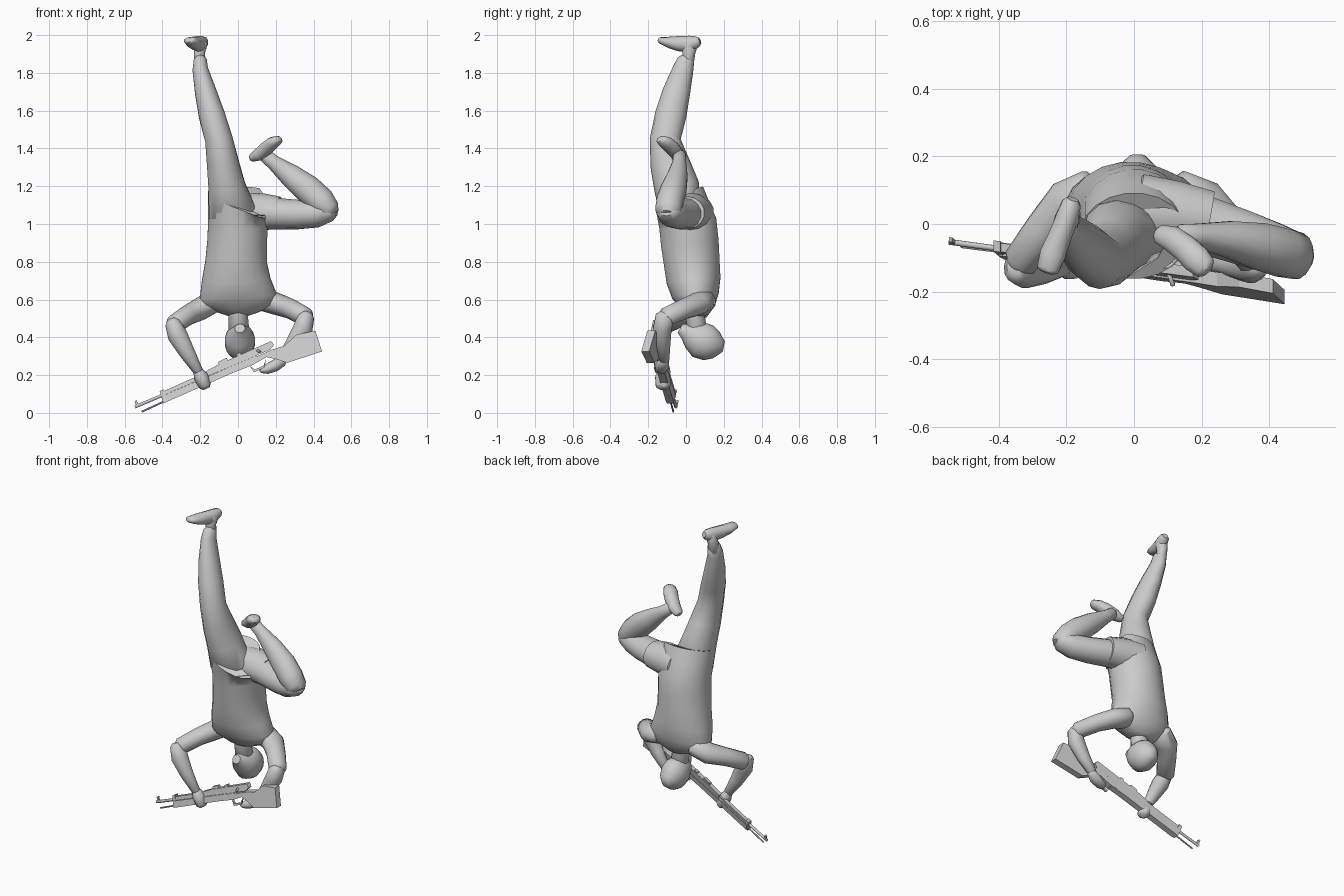
import bpy, bmesh, math
from mathutils import Vector

grey = bpy.data.materials.new("plain_grey")
grey.diffuse_color = (0.6, 0.6, 0.6, 1)


def finish(bm, name, smooth=True):
    bmesh.ops.recalc_face_normals(bm, faces=bm.faces)
    me = bpy.data.meshes.new(name)
    bm.to_mesh(me)
    bm.free()
    me.materials.append(grey)
    ob = bpy.data.objects.new(name, me)
    bpy.context.collection.objects.link(ob)
    if smooth:
        bpy.context.view_layer.objects.active = ob
        ob.select_set(True)
        bpy.ops.object.shade_smooth_by_angle(angle=math.radians(50))
        ob.select_set(False)
    return ob


def loft(name, pts, hint=(0, 1, 0), n=14, ends=(0.5, 0.5), smooth=True):
    """Skin of elliptical rings: (x, y, z, radius along hint, other radius)."""
    P = [(Vector(p[:3]), p[3], p[4]) for p in pts]
    tan = [(P[min(i + 1, len(P) - 1)][0] - P[max(i - 1, 0)][0]).normalized() for i in range(len(P))]
    rings = [(c, a, b, t) for (c, a, b), t in zip(P, tan)]
    for k, (i, s) in enumerate(((0, -1), (-1, 1))):      # rounded ends
        if ends[k]:
            c, a, b, t = rings[i]
            extra = (c + t * s * min(a, b) * ends[k], a * 0.6, b * 0.6, t)
            rings = [extra] + rings if s < 0 else rings + [extra]
    bm = bmesh.new()
    loops = []
    for c, a, b, t in rings:
        h = Vector(hint)
        u = (h - t * h.dot(t)).normalized()
        v = t.cross(u)
        loops.append([bm.verts.new(c + u * a * math.cos(w) + v * b * math.sin(w))
                      for w in (2 * math.pi * (j + 0.5) / n for j in range(n))])
    for A, B in zip(loops, loops[1:]):
        for j in range(n):
            bm.faces.new((A[j], A[(j + 1) % n], B[(j + 1) % n], B[j]))
    bm.faces.new(loops[0][::-1])
    bm.faces.new(loops[-1])
    return finish(bm, name, smooth)


def gun_y(x, z):
    return -0.128 - 0.133 * x + 0.22 * (z - 0.26 - 0.44 * x)


def plate(name, outline, half):
    """Outline in x, z extruded along the leaning plane of the rifle."""
    bm = bmesh.new()
    a = [bm.verts.new((x, gun_y(x, z) - half, z)) for x, z in outline]
    b = [bm.verts.new((x, gun_y(x, z) + half, z)) for x, z in outline]
    n = len(a)
    bm.faces.new(a)
    bm.faces.new(b[::-1])
    for i in range(n):
        bm.faces.new((a[i], b[i], b[(i + 1) % n], a[(i + 1) % n]))
    return finish(bm, name, False)


def rod(name, x0, z0, x1, z1, r, n=8):
    return loft(name, [(x0, gun_y(x0, z0), z0, r, r), (x1, gun_y(x1, z1), z1, r, r)], n=n, ends=(0, 0))


# torso with slanted hem
torso = loft("torso", [
    (0.0, 0.05, 0.53, 0.10, 0.07), (0.0, 0.055, 0.57, 0.20, 0.10),
    (0.0, 0.05, 0.62, 0.205, 0.125), (-0.01, 0.04, 0.70, 0.185, 0.145),
    (-0.01, 0.03, 0.80, 0.165, 0.15), (-0.005, 0.02, 0.90, 0.16, 0.155),
    (0.0, 0.01, 1.00, 0.16, 0.155), (0.0, -0.015, 1.08, 0.16, 0.145),
    (0.0, -0.035, 1.17, 0.16, 0.13)], hint=(1, 0, 0), n=20, ends=(0.2, 0))
for v in torso.data.vertices:
    if v.co.z > 1.05:
        front = min(1, max(0, (0.05 - v.co.y) / 0.1))
        v.co.z -= (v.co.x + 0.16) * 0.42 * front * min(1, (v.co.z - 1.05) / 0.1)

# clothing leg around the bent thigh
loft("short_leg", [(0.02, 0.04, 1.06, 0.11, 0.10), (0.12, 0.03, 1.065, 0.10, 0.10),
                   (0.22, 0.01, 1.06, 0.09, 0.085)], ends=(0.3, 0))

# neck and head
loft("neck", [(0, 0.05, 0.60, 0.06, 0.055), (0, 0.045, 0.54, 0.05, 0.05), (0.005, 0.06, 0.43, 0.055, 0.055)])
loft("head", [(0.01, 0.0, 0.43, 0.045, 0.045), (0.01, 0.035, 0.41, 0.07, 0.075), (0.01, 0.075, 0.385, 0.08, 0.097),
              (0.01, 0.12, 0.37, 0.08, 0.095), (0.01, 0.16, 0.36, 0.063, 0.073),
              (0.01, 0.185, 0.355, 0.04, 0.045)], hint=(1, 0, 0), n=18, ends=(0.8, 0.4))
# collar points
for s in (-1, 1):
    loft("collar", [(s * 0.008, -0.035, 0.605, 0.012, 0.02), (s * 0.04, -0.01, 0.56, 0.02, 0.03)], n=8)

# straight leg
loft("straight_leg", [
    (-0.03, -0.03, 1.06, 0.13, 0.11), (-0.06, -0.05, 1.20, 0.10, 0.12),
    (-0.08, -0.085, 1.32, 0.087, 0.105), (-0.102, -0.11, 1.45, 0.075, 0.082),
    (-0.14, -0.08, 1.58, 0.07, 0.083), (-0.172, -0.05, 1.70, 0.058, 0.073),
    (-0.20, -0.015, 1.82, 0.042, 0.055), (-0.20, 0.0, 1.87, 0.035, 0.045)], hint=(1, 0, 0))
loft("straight_ankle", [(-0.20, 0.005, 1.84, 0.035, 0.035), (-0.205, 0.015, 1.90, 0.03, 0.033),
                        (-0.195, 0.02, 1.96, 0.035, 0.045)], hint=(1, 0, 0))
loft("straight_foot", [(-0.185, 0.06, 1.965, 0.03, 0.03), (-0.197, 0.02, 1.952, 0.035, 0.045),
                       (-0.22, -0.04, 1.955, 0.036, 0.04), (-0.24, -0.09, 1.962, 0.04, 0.03),
                       (-0.255, -0.135, 1.972, 0.034, 0.018)], hint=(1, 0, 0), n=10)

# bent leg
loft("bent_thigh", [(0.06, 0.03, 1.06, 0.10, 0.09), (0.20, 0.0, 1.055, 0.088, 0.083),
                    (0.32, -0.04, 1.05, 0.083, 0.078), (0.42, -0.075, 1.055, 0.077, 0.073),
                    (0.49, -0.095, 1.07, 0.065, 0.055)])
loft("bent_shin", [(0.485, -0.095, 1.07, 0.07, 0.06), (0.44, -0.085, 1.12, 0.073, 0.075),
                   (0.37, -0.065, 1.185, 0.07, 0.075), (0.28, -0.045, 1.255, 0.055, 0.062),
                   (0.19, -0.035, 1.325, 0.037, 0.04), (0.14, -0.035, 1.365, 0.035, 0.035)])
loft("bent_foot", [(0.075, -0.03, 1.35, 0.03, 0.022), (0.115, -0.045, 1.37, 0.04, 0.036),
                   (0.155, -0.075, 1.405, 0.042, 0.037), (0.185, -0.105, 1.43, 0.044, 0.033),
                   (0.21, -0.13, 1.445, 0.036, 0.024)], hint=(0.5, 0.8, 0), n=10)

# forward arm
loft("forward_upper_arm", [(-0.13, 0.08, 0.59, 0.08, 0.06), (-0.20, 0.06, 0.55, 0.07, 0.06),
                           (-0.27, -0.02, 0.515, 0.058, 0.053), (-0.335, -0.11, 0.47, 0.055, 0.05)])
loft("forward_forearm", [(-0.345, -0.125, 0.475, 0.052, 0.042), (-0.32, -0.14, 0.41, 0.05, 0.053),
                         (-0.27, -0.14, 0.32, 0.038, 0.042), (-0.21, -0.13, 0.22, 0.025, 0.026)])
loft("forward_hand", [(-0.215, -0.125, 0.225, 0.027, 0.025), (-0.195, -0.125, 0.19, 0.04, 0.038),
                      (-0.175, -0.12, 0.145, 0.042, 0.034)], n=10)

# rear arm
loft("rear_upper_arm", [(0.13, 0.08, 0.60, 0.08, 0.06), (0.21, 0.06, 0.575, 0.07, 0.058),
                        (0.28, -0.01, 0.55, 0.058, 0.053), (0.355, -0.10, 0.51, 0.055, 0.05)])
loft("rear_forearm", [(0.36, -0.11, 0.51, 0.052, 0.045), (0.345, -0.125, 0.45, 0.05, 0.052),
                      (0.29, -0.12, 0.36, 0.038, 0.042), (0.23, -0.115, 0.28, 0.027, 0.028)])
loft("rear_hand", [(0.235, -0.115, 0.275, 0.027, 0.028), (0.195, -0.125, 0.25, 0.038, 0.032),
                   (0.15, -0.13, 0.23, 0.035, 0.025), (0.125, -0.14, 0.225, 0.022, 0.015)], n=10)

# rifle wood
plate("stock", [(0.02, 0.235), (0.08, 0.255), (0.15, 0.295), (0.20, 0.285), (0.26, 0.265), (0.445, 0.325),
                (0.41, 0.435), (0.31, 0.415), (0.245, 0.355), (0.18, 0.335), (0.0, 0.255)], 0.021)
plate("handguard", [(-0.385, 0.055), (-0.02, 0.215), (0.08, 0.255), (0.10, 0.305), (0.0, 0.262), (-0.40, 0.09)], 0.02)
plate("upper_guard", [(-0.39, 0.095), (-0.17, 0.19), (-0.18, 0.21), (-0.395, 0.115)], 0.013)
# receiver and metal parts
plate("receiver", [(-0.17, 0.19), (0.17, 0.335), (0.19, 0.36), (0.175, 0.38), (-0.10, 0.258), (-0.18, 0.215)], 0.015)
rod("barrel", -0.545, 0.032, -0.37, 0.106, 0.009)
rod("cleaning_rod", -0.51, 0.006, -0.36, 0.075, 0.005, 6)
plate("front_sight", [(-0.54, 0.03), (-0.525, 0.037), (-0.537, 0.068), (-0.547, 0.062)], 0.007)
plate("barrel_band", [(-0.395, 0.05), (-0.375, 0.06), (-0.395, 0.125), (-0.415, 0.115)], 0.016)
plate("rear_sight", [(-0.10, 0.25), (-0.05, 0.272), (-0.06, 0.292), (-0.105, 0.27)], 0.009)
plate("sight_base", [(0.0, 0.29), (0.02, 0.30), (0.012, 0.32), (-0.008, 0.31)], 0.012)
plate("trigger_guard", [(0.06, 0.25), (0.085, 0.215), (0.14, 0.24), (0.15, 0.29), (0.135, 0.25), (0.09, 0.23)], 0.006)
loft("bolt_handle", [(0.10, -0.14, 0.33, 0.007, 0.007), (0.115, -0.18, 0.325, 0.007, 0.007)], hint=(0, 0, 1), n=6)
